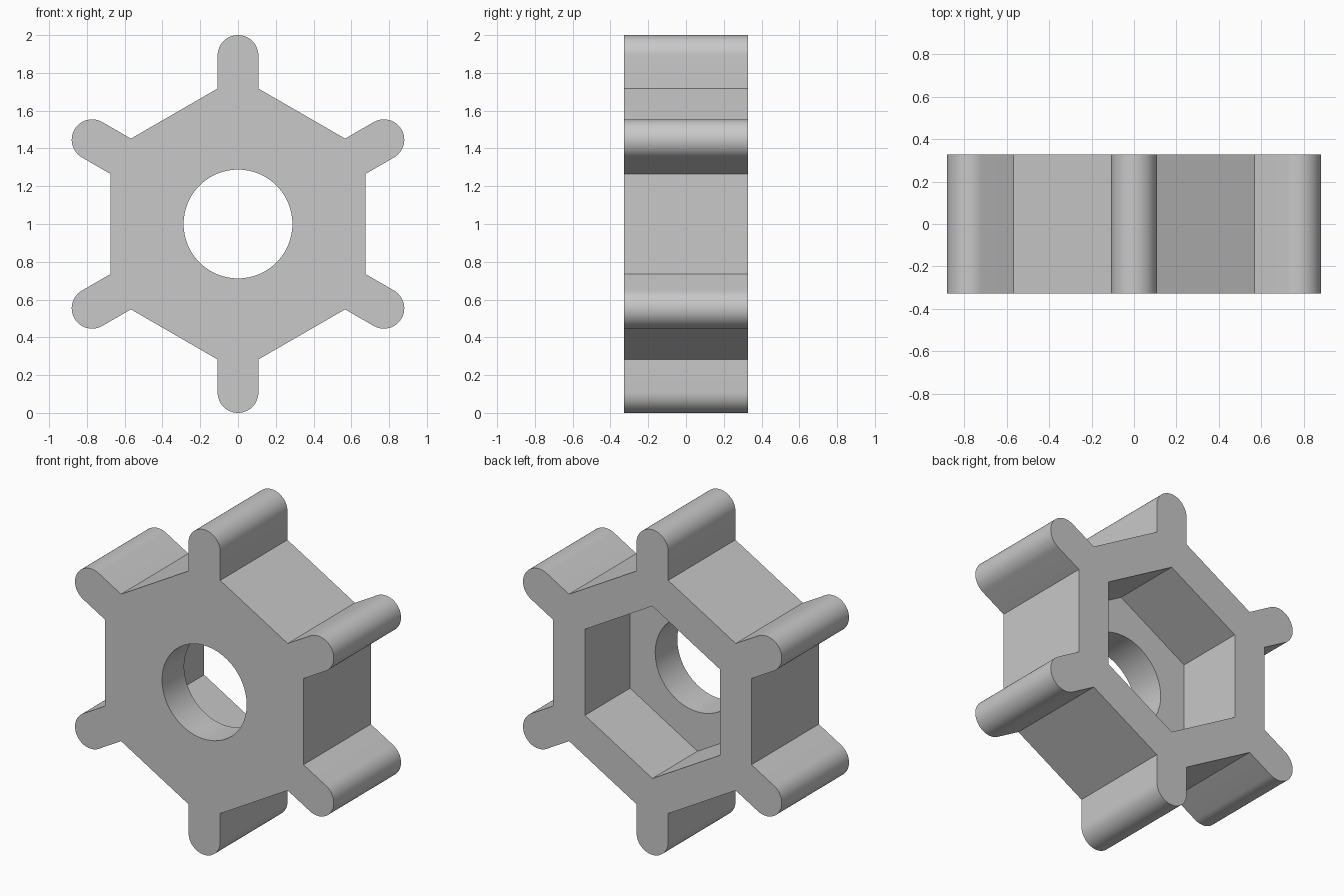
import bpy
import bmesh
from math import pi, sin, cos, tan, radians

cube = bpy.data.objects.get("Cube")
if cube:
    bpy.data.objects.remove(cube, do_unlink=True)

HALF_DEPTH = 0.327
HUB_APOTHEM = 0.675
POCKET_APOTHEM = 0.459
POCKET_FLOOR = -0.112
BORE_RADIUS = 0.288
ARM_RADIUS = 0.108
ARM_CENTRE = 1 - ARM_RADIUS
ARM_STEPS = 24


def prism(name, outline, y_front, y_back):
    """Extrude an (x, z) outline, centred at z = 1, along y."""
    bm = bmesh.new()
    front = bm.faces.new([bm.verts.new((x, y_front, z + 1)) for x, z in outline])
    moved = bmesh.ops.extrude_face_region(bm, geom=[front])["geom"]
    verts = [v for v in moved if isinstance(v, bmesh.types.BMVert)]
    bmesh.ops.translate(bm, verts=verts, vec=(0, y_back - y_front, 0))
    bmesh.ops.recalc_face_normals(bm, faces=bm.faces)
    mesh = bpy.data.meshes.new(name)
    bm.to_mesh(mesh)
    bm.free()
    obj = bpy.data.objects.new(name, mesh)
    bpy.context.collection.objects.link(obj)
    return obj


def ring(radius, count):
    angles = [pi / 2 + 2 * pi * i / count for i in range(count)]
    return [(radius * cos(a), radius * sin(a)) for a in angles]


def cut(target, cutter):
    cutter.hide_render = True
    mod = target.modifiers.new("cut", "BOOLEAN")
    mod.operation = "DIFFERENCE"
    mod.solver = "EXACT"
    mod.object = cutter
    bpy.ops.object.select_all(action="DESELECT")
    bpy.context.view_layer.objects.active = target
    target.select_set(True)
    bpy.ops.object.modifier_apply(modifier=mod.name)
    bpy.data.objects.remove(cutter, do_unlink=True)


# Hexagonal hub outline with a round-ended arm at each corner
root = HUB_APOTHEM / cos(radians(30)) - ARM_RADIUS * tan(radians(30))
arm = [(root, -ARM_RADIUS)]
for i in range(ARM_STEPS + 1):
    a = -pi / 2 + pi * i / ARM_STEPS
    arm.append((ARM_CENTRE + ARM_RADIUS * cos(a), ARM_RADIUS * sin(a)))
arm.append((root, ARM_RADIUS))
outline = []
for k in range(6):
    c, s = cos(pi / 2 + k * pi / 3), sin(pi / 2 + k * pi / 3)
    outline += [(r * c - t * s, r * s + t * c) for r, t in arm]
hub = prism("six_arm_hub", outline, -HALF_DEPTH, HALF_DEPTH)

# Hexagonal pocket from the back, round bore through the front wall
pocket = ring(POCKET_APOTHEM / cos(radians(30)), 6)
cut(hub, prism("pocket_cutter", pocket, POCKET_FLOOR, 1))
cut(hub, prism("bore_cutter", ring(BORE_RADIUS, 96), -1, 0))

# Plain grey finish
grey = bpy.data.materials.new("plain_grey")
grey.use_nodes = True
colour = (0.58, 0.58, 0.58, 1)
grey.diffuse_color = colour
grey.node_tree.nodes["Principled BSDF"].inputs["Base Color"].default_value = colour
hub.data.materials.clear()
hub.data.materials.append(grey)

bpy.ops.object.select_all(action="DESELECT")
bpy.context.view_layer.objects.active = hub
hub.select_set(True)
bpy.ops.object.shade_smooth_by_angle(angle=radians(25))
